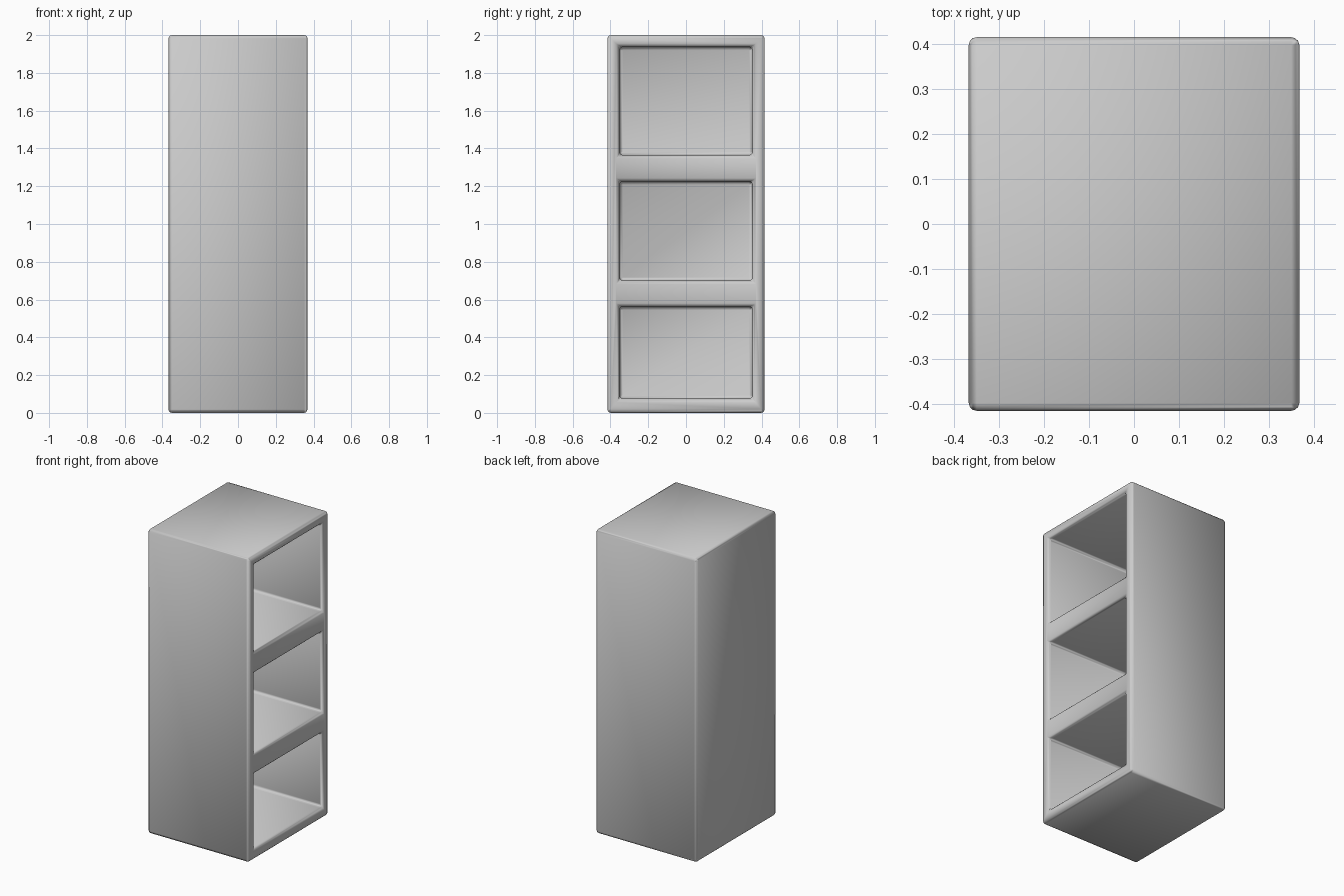
import bpy

if "Cube" in bpy.data.objects:
    bpy.data.objects.remove(bpy.data.objects["Cube"])


def box(name, lo, hi):
    """Axis-aligned box between two corners."""
    bpy.ops.mesh.primitive_cube_add(size=1, location=[(a + b) / 2 for a, b in zip(lo, hi)])
    ob = bpy.context.object
    ob.name = name
    ob.scale = [b - a for a, b in zip(lo, hi)]
    bpy.ops.object.transform_apply(location=True, rotation=False, scale=True)
    return ob


# Cabinet body
body = box("cabinet_body", (-0.368, -0.416, 0), (0.368, 0.416, 2))

# Three open compartments on the +x side
for i, (z0, z1) in enumerate([(0.075, 0.562), (0.70, 1.225), (1.365, 1.937)]):
    cutter = box(f"compartment_cutter_{i + 1}", (-0.31, -0.352, z0), (0.5, 0.352, z1))
    cutter.hide_render = True
    cutter.hide_set(True)
    cut = body.modifiers.new(f"compartment_{i + 1}", 'BOOLEAN')
    cut.operation = 'DIFFERENCE'
    cut.solver = 'EXACT'
    cut.object = cutter

# Softened edges
bevel = body.modifiers.new("soft_edges", 'BEVEL')
bevel.width = 0.018
bevel.segments = 3
bevel.limit_method = 'ANGLE'
bevel.harden_normals = True

bpy.ops.object.select_all(action='DESELECT')
body.select_set(True)
bpy.context.view_layer.objects.active = body
for mod in list(body.modifiers):
    bpy.ops.object.modifier_apply(modifier=mod.name)
bpy.ops.object.shade_smooth_by_angle()

# Cutters are no longer needed
for ob in list(bpy.data.objects):
    if ob.name.startswith("compartment_cutter"):
        bpy.data.objects.remove(ob)
